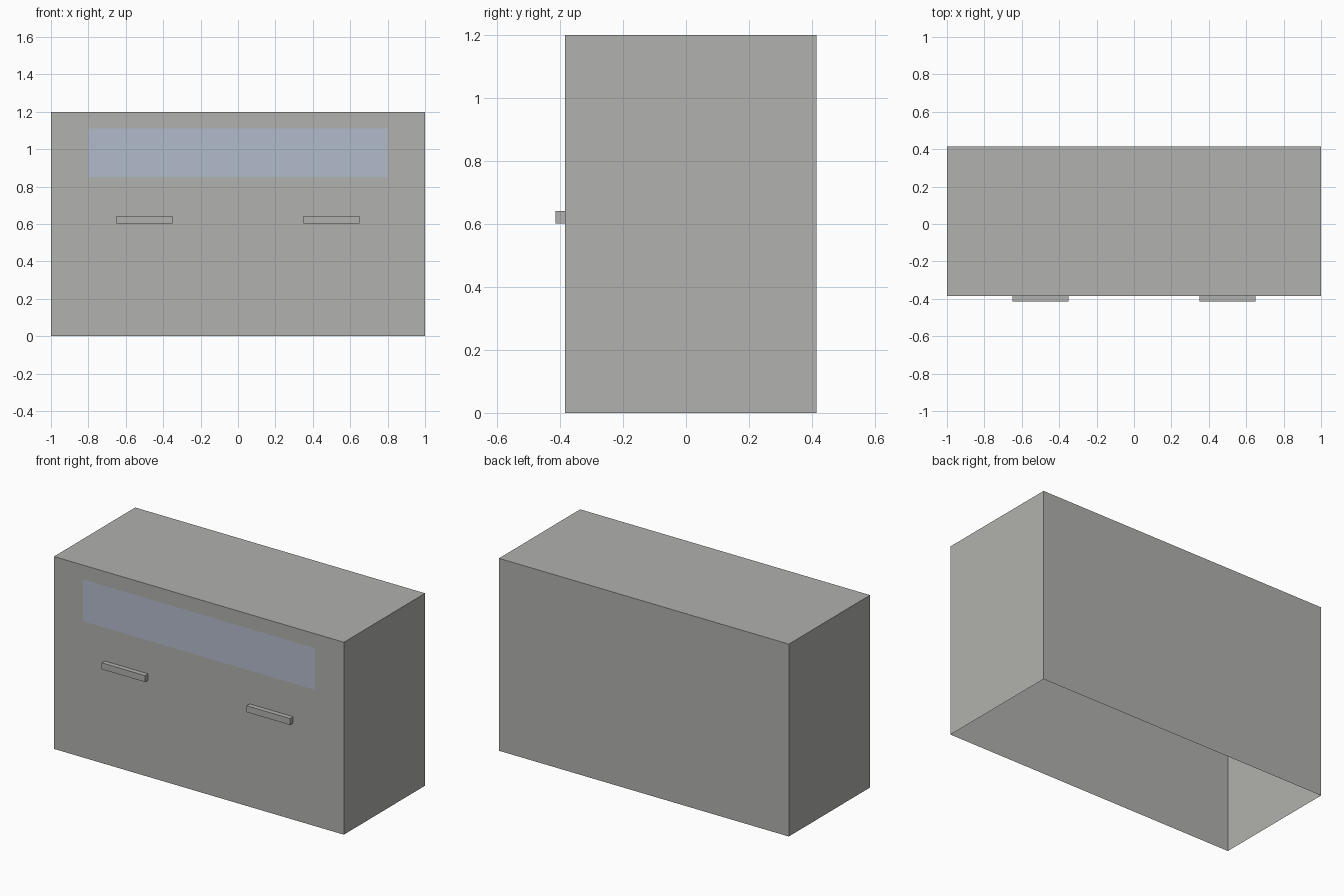
import bpy, bmesh
from mathutils import Vector, Matrix

if "Cube" in bpy.data.objects:
    bpy.data.objects.remove(bpy.data.objects["Cube"])


def material(name, rgb):
    m = bpy.data.materials.new(name)
    m.diffuse_color = (*rgb, 1)
    m.use_nodes = True
    m.node_tree.nodes["Principled BSDF"].inputs["Base Color"].default_value = m.diffuse_color
    return m


grey = material("warm grey", (0.44, 0.44, 0.425))
blue = material("pale blue glass", (0.45, 0.50, 0.60))


def box(name, lo, hi, mats, edit=None):
    lo, hi = Vector(lo), Vector(hi)
    bm = bmesh.new()
    bmesh.ops.create_cube(bm, size=1, matrix=Matrix.Translation((lo + hi) / 2)
                          @ Matrix.Diagonal((*(hi - lo), 1)))
    if edit:
        edit(bm)
    me = bpy.data.meshes.new(name)
    bm.to_mesh(me)
    bm.free()
    for m in mats:
        me.materials.append(m)
    ob = bpy.data.objects.new(name, me)
    bpy.context.collection.objects.link(ob)
    return ob


FRONT, BACK = -0.385, 0.415


def open_and_cut_window(bm):
    # open underside
    bm.normal_update()
    bottom = [f for f in bm.faces if f.normal.z < -0.9]
    bmesh.ops.delete(bm, geom=bottom, context='FACES_ONLY')
    # window cut into the front face
    for co, no in (((-0.8, 0, 0), (1, 0, 0)), ((0.8, 0, 0), (1, 0, 0)),
                   ((0, 0, 0.85), (0, 0, 1)), ((0, 0, 1.11), (0, 0, 1))):
        front = [f for f in bm.faces if f.normal.y < -0.9]
        geom = front + list({e for f in front for e in f.edges}) \
            + list({v for f in front for v in f.verts})
        bmesh.ops.bisect_plane(bm, geom=geom, plane_co=co, plane_no=no)
        bm.normal_update()
    for f in bm.faces:
        c = f.calc_center_median()
        if f.normal.y < -0.9 and abs(c.x) < 0.8 and 0.85 < c.z < 1.11:
            f.material_index = 1


# cabinet shell with the window strip
box("cabinet_body", (-1, FRONT, 0), (1, BACK, 1.2), [grey, blue], open_and_cut_window)

# bar handles
for side, x in (("left", -0.5), ("right", 0.5)):
    box(side + "_handle", (x - 0.15, FRONT - 0.03, 0.602),
        (x + 0.15, FRONT, 0.642), [grey])
